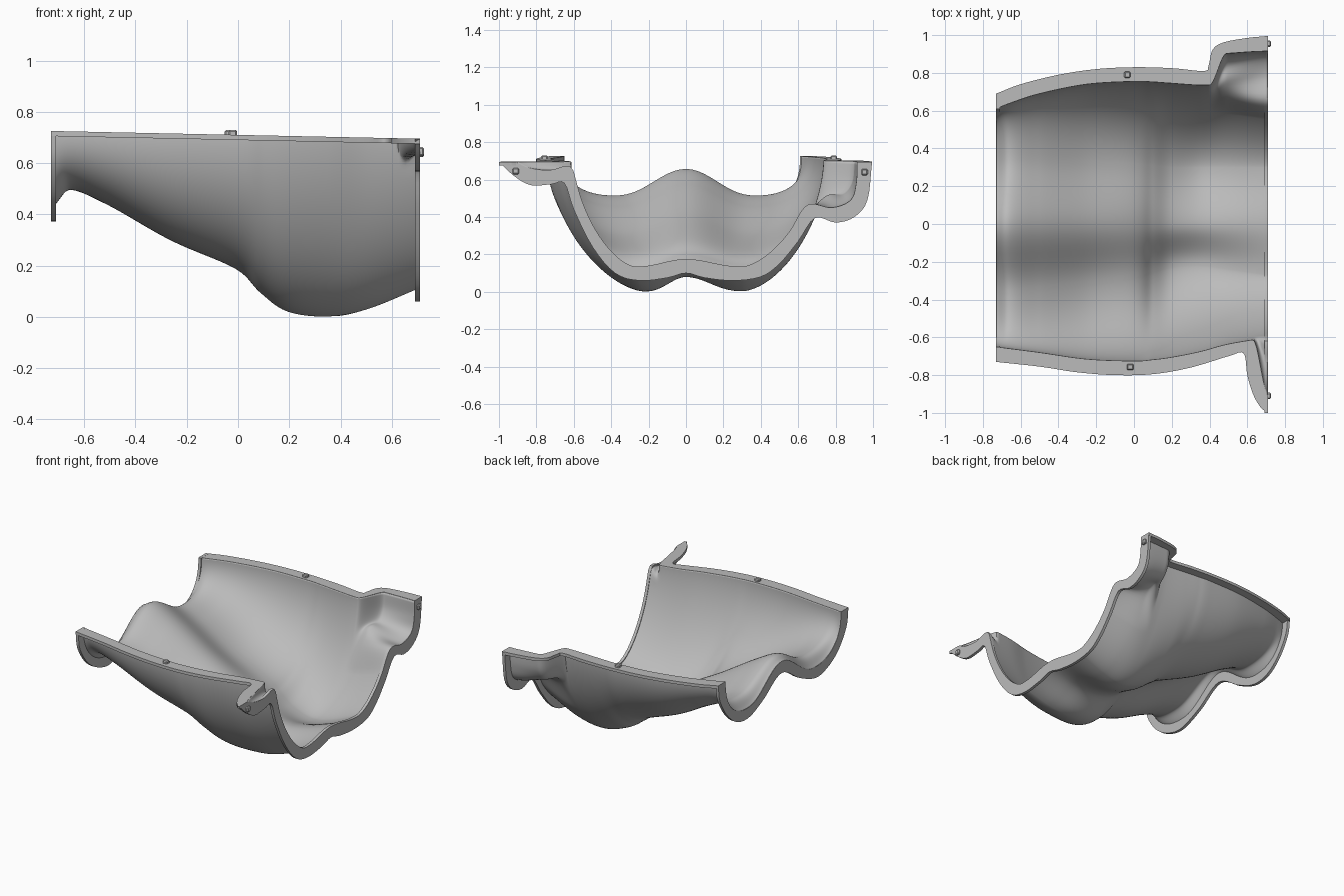
import bpy, bmesh, math
from mathutils import Vector

if "Cube" in bpy.data.objects:
    bpy.data.objects.remove(bpy.data.objects["Cube"])

grey = bpy.data.materials.new("plain grey")
grey.use_nodes = True
grey.diffuse_color = (0.5, 0.5, 0.5, 1)
grey.node_tree.nodes["Principled BSDF"].inputs["Base Color"].default_value = (0.5, 0.5, 0.5, 1)

LEFT_X, RIGHT_X, THICK = -0.73, 0.71, 0.02
ROWS, WALL, FLOOR = 160, 60, 12


def top(x):
    return 0.71 - 0.021 * x


def spline(points, u):
    """Uniform Catmull-Rom through points, u from 0 to 1."""
    p = [Vector(q) for q in points]
    s = min(max(u, 0), 1) * (len(p) - 1)
    i = min(int(s), len(p) - 2)
    t = s - i
    b, c = p[i], p[i + 1]
    a = p[i - 1] if i else b * 2 - c
    d = p[i + 2] if i + 2 < len(p) else c * 2 - b
    return b + (c - a) * (t / 2) + (a * 2 - b * 5 + c * 4 - d) * (t * t / 2) + (b * 3 - a - c * 3 + d) * (t ** 3 / 2)


def trace(points, count=60):
    return [spline(points, k / count) for k in range(count + 1)]


def ease(x, lo, hi):
    t = min(max((x - lo) / (hi - lo), 0), 1)
    return t * t * (3 - 2 * t)


def finish(name, bm, angle=35):
    mesh = bpy.data.meshes.new(name)
    bm.to_mesh(mesh)
    bm.free()
    mesh.materials.append(grey)
    ob = bpy.data.objects.new(name, mesh)
    bpy.context.collection.objects.link(ob)
    bpy.ops.object.select_all(action="DESELECT")
    ob.select_set(True)
    bpy.context.view_layer.objects.active = ob
    bpy.ops.object.shade_smooth_by_angle(angle=math.radians(angle))
    return ob


# Stations along the trough: x, back width, front width, back floor, front floor,
# ridge, back trough y, front trough y, wall roundness
stations = [
    (-0.73, .61, .65, .45, .45, .63, .37, .37, 2.3),
    (-0.655, .64, .66, .515, .515, .655, .37, .38, 2.3),
    (-0.5, .69, .68, .455, .455, .575, .36, .36, 2.2),
    (-0.25, .74, .715, .315, .315, .42, .34, .33, 2.0),
    (0, .755, .725, .21, .205, .28, .32, .29, 1.9),
    (0.1, .752, .718, .145, .11, .2, .31, .26, 1.8),
    (0.2, .745, .705, .075, .04, .135, .3, .23, 1.75),
    (0.35, .735, .675, .024, .022, .1, .3, .22, 1.7),
    (0.5, .735, .635, .05, .05, .115, .3, .24, 1.7),
    (0.71, .7, .6, .135, .135, .175, .3, .27, 1.6),
]
# Ears branch off the wall and run out to the rim: (distance from centre, height)
back_ear_start = [(.68, .43), (.75, .53), (.83, .53), (.885, .59), (.9, .7)]
back_ear_end = [(.65, .465), (.78, .45), (.88, .49), (.91, .58), (.915, .7)]
front_ear = [(.62, .672), (.73, .65), (.85, .665), (.91, .7)]


def half_section(x, width, floor, ridge, trough, round_n, split, ears, lo, hi):
    """Points from the centre ridge to the rim; above split the ear opens from lo to hi."""
    def wall(f):
        a = f * math.pi / 2
        return Vector((trough + (width - trough) * math.sin(a) ** (2 / round_n),
                       top(x) - (top(x) - floor) * max(math.cos(a), 0) ** (2 / round_n)))

    pts = []
    for k in range(FLOOR):
        f = k / FLOOR
        swell = (0.5 + 0.5 * math.cos(math.pi * f)) ** 1.15
        pts.append((trough * f, floor + (ridge - floor) * swell))
    grow = ease(x, lo, RIGHT_X)
    ear = [wall(split)] + [Vector(a).lerp(Vector(b), grow) for a, b in zip(*ears)]
    ear[-1].y = top(x)
    for k in range(WALL + 1):
        f = k / WALL
        p = wall(f)
        if f > split:
            p = p.lerp(spline(ear, (f - split) / (1 - split)), ease(x, lo, hi))
        pts.append((p.x, min(p.y, top(x))))
    return pts


def section(u):
    x, wb, wf, fb, ff, ridge, tb, tf, n = spline(stations, u)
    back = half_section(x, wb, fb, ridge, tb, n, .5, (back_ear_start, back_ear_end), .4, .49)
    front = half_section(x, wf, ff, ridge, tf, n, .8, (front_ear, front_ear), .63, .71)
    line = [(-y, z) for y, z in reversed(front)] + back[1:]
    return [Vector((x, y, z)) for y, z in line]


# Curved trough shell
grid = [section(i / ROWS) for i in range(ROWS + 1)]
bm = bmesh.new()
verts = [[bm.verts.new(p) for p in row] for row in grid]
for r0, r1 in zip(verts, verts[1:]):
    for j in range(len(r0) - 1):
        bm.faces.new((r0[j], r1[j], r1[j + 1], r0[j + 1]))
shell = finish("trough_shell", bm, 50)
solid = shell.modifiers.new("thickness", "SOLIDIFY")
solid.thickness, solid.offset = THICK, -1
bpy.ops.object.modifier_apply(modifier=solid.name)
# Trim the shell just inside the flanges
for v in shell.data.vertices:
    v.co.x = min(max(v.co.x, LEFT_X + .002), RIGHT_X - .002)
    v.co.z = min(v.co.z, top(v.co.x) - .002)


def flange(name, inner, outer, push):
    """Flat strip between two outlines, extruded to a slab."""
    bm = bmesh.new()
    face = bm.faces.new([bm.verts.new(p) for p in inner + outer[::-1]])
    out = bmesh.ops.extrude_face_region(bm, geom=[face])["geom"]
    bmesh.ops.translate(bm, vec=push, verts=[v for v in out if isinstance(v, bmesh.types.BMVert)])
    bmesh.ops.triangulate(bm, faces=[f for f in bm.faces if len(f.verts) > 4])
    bmesh.ops.recalc_face_normals(bm, faces=bm.faces)
    return finish(name, bm)


# Top rims
back_rim = [(-.73, .69), (-.6, .74), (-.4, .79), (-.2, .82), (0, .83), (.2, .825), (.37, .81),
            (.395, .84), (.415, .92), (.47, .96), (.6, .985), (.71, .995)]
front_rim = [(-.73, -.73), (-.5, -.755), (-.3, -.785), (-.1, -.8), (.1, -.795), (.3, -.76),
             (.5, -.7), (.58, -.685), (.6, -.8), (.63, -.9), (.67, -.97), (.71, -1)]
for name, edge, col in (("back_rim", back_rim, -1), ("front_rim", front_rim, 0)):
    outer = [Vector((p.x, p.y, top(p.x))) for p in trace(edge)]
    flange(name, [row[col] for row in grid], outer, (0, 0, -THICK))

# End flanges
right_edge = [(-1, .695), (-.92, .62), (-.83, .57), (-.72, .575), (-.65, .58), (-.6, .44), (-.5, .24),
              (-.38, .1), (-.25, .06), (-.1, .075), (0, .1), (.1, .075), (.25, .06), (.4, .08), (.5, .15),
              (.6, .27), (.69, .395), (.8, .37), (.9, .4), (.97, .49), (.995, .695)]
left_edge = [(-.73, .725), (-.71, .6), (-.62, .47), (-.5, .395), (-.37, .375), (-.2, .44), (0, .55),
             (.2, .44), (.35, .38), (.48, .395), (.59, .48), (.67, .61), (.69, .725)]
for name, edge, x, row, push in (("right_flange", right_edge, RIGHT_X, grid[-1], -THICK),
                                 ("left_flange", left_edge, LEFT_X, grid[0], THICK)):
    flange(name, row, [Vector((x, p.x, p.y)) for p in trace(edge, 80)], (push, 0, 0))

# Small locating pegs
for name, spot in (("back_peg", (-.035, .79, .712)), ("front_peg", (-.02, -.757, .712)),
                   ("right_back_peg", (.708, .955, .64)), ("right_front_peg", (.708, -.91, .645))):
    bm = bmesh.new()
    bmesh.ops.create_cube(bm, size=0.034)
    bmesh.ops.bevel(bm, geom=bm.edges[:], offset=0.006, segments=1, affect="EDGES")
    finish(name, bm, 20).location = spot
